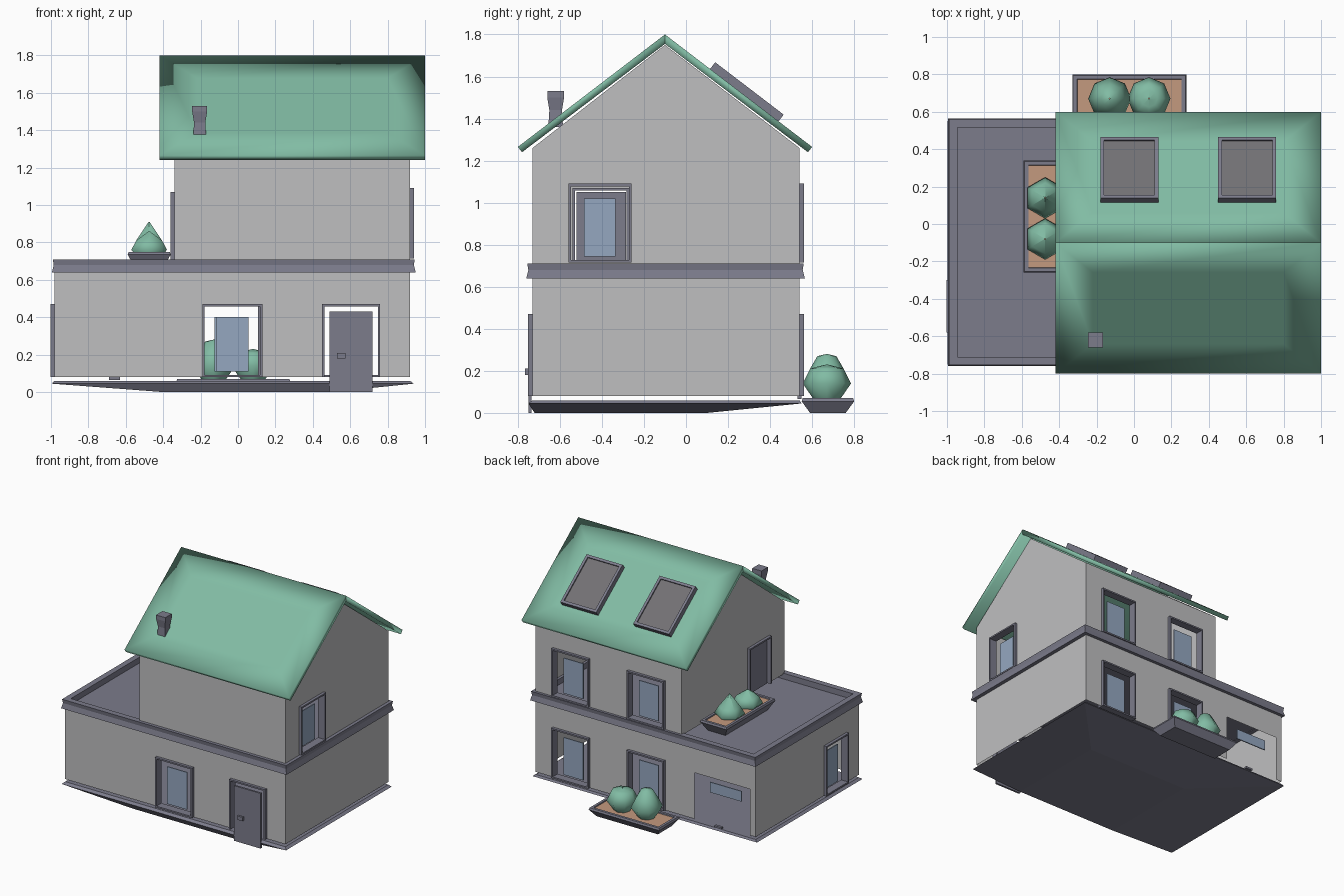
import bpy, bmesh
from mathutils import Vector

cube = bpy.data.objects.get("Cube")
if cube:
    bpy.data.objects.remove(cube, do_unlink=True)


def material(name, rgb):
    m = bpy.data.materials.new(name)
    m.use_nodes = True
    m.diffuse_color = (*rgb, 1)
    m.node_tree.nodes["Principled BSDF"].inputs["Base Color"].default_value = (*rgb, 1)
    return m


PLASTER = material("wall_grey", (0.52, 0.52, 0.53))
SLATE = material("slate_grey", (0.2, 0.2, 0.26))
GREEN = material("soft_green", (0.22, 0.5, 0.37))
GLASS = material("glass_blue", (0.3, 0.39, 0.53))
SOIL = material("soil_brown", (0.55, 0.32, 0.21))
SHADE = material("skylight_grey", (0.17, 0.165, 0.175))


def finish(name, bm, mat, smooth=None):
    bmesh.ops.remove_doubles(bm, verts=bm.verts, dist=0.0005)
    bmesh.ops.recalc_face_normals(bm, faces=bm.faces)
    me = bpy.data.meshes.new(name)
    bm.to_mesh(me)
    bm.free()
    me.materials.append(mat)
    ob = bpy.data.objects.new(name, me)
    bpy.context.collection.objects.link(ob)
    if smooth:
        me.polygons.foreach_set("use_smooth", [True] * len(me.polygons))
    return ob


def add_box(bm, a, b):
    lo = [min(p) for p in zip(a, b)]
    hi = [max(p) for p in zip(a, b)]
    vs = bmesh.ops.create_cube(bm, size=1)["verts"]
    for v in vs:
        v.co = [hi[i] if v.co[i] > 0 else lo[i] for i in range(3)]


def box(name, a, b, mat):
    bm = bmesh.new()
    add_box(bm, a, b)
    return finish(name, bm, mat)


def loft(name, sections, mat, smooth=False, cap=True):
    """Skin between rings of points, closing both ends."""
    bm = bmesh.new()
    rings = [[bm.verts.new(p) for p in s] for s in sections]
    n = len(rings[0])
    for r, s in zip(rings, rings[1:]):
        for i in range(n):
            j = (i + 1) % n
            bm.faces.new((r[i], r[j], s[j], s[i]))
    if cap:
        bm.faces.new(rings[0])
        bm.faces.new(rings[-1])
    return finish(name, bm, mat, smooth)


def rect(x0, x1, y0, y1, z, grow=0):
    return [(x0 - grow, y0 - grow, z), (x1 + grow, y0 - grow, z),
            (x1 + grow, y1 + grow, z), (x0 - grow, y1 + grow, z)]


# Building outline
LEFT, RIGHT, FRONT, BACK, INNER = 0.92, -0.98, -0.73, 0.54, -0.34
FLOOR, MID, UP, EAVE, RIDGE, RIDGE_Y = 0.08, 0.64, 0.7, 1.26, 1.75, -0.1


def placer(axis, pos, sign):
    """Map along-wall, outward and height values to a point."""
    if axis == "y":
        return lambda u, d, z: (u, pos + sign * d, z)
    return lambda u, d, z: (pos + sign * d, u, z)


def wall(name, at, u0, u1, z0, z1, holes=(), gable=False):
    bm = bmesh.new()
    us = sorted({u0, u1, *[h[0] for h in holes], *[h[1] for h in holes]})
    zs = sorted({z0, z1, *[h[2] for h in holes], *[h[3] for h in holes]})
    for a, b in zip(us, us[1:]):
        for c, d in zip(zs, zs[1:]):
            mu, mz = (a + b) / 2, (c + d) / 2
            if not any(h[0] < mu < h[1] and h[2] < mz < h[3] for h in holes):
                bm.faces.new([bm.verts.new(at(u, 0, z)) for u, z in ((a, c), (b, c), (b, d), (a, d))])
    if gable:
        bm.faces.new([bm.verts.new(at(u, 0, z)) for u, z in ((u0, z1), (u1, z1), (RIDGE_Y, RIDGE))])
    finish(name, bm, PLASTER)


def frame(name, at, hole, sill=True):
    u0, u1, z0, z1 = hole
    t = 0.012
    bm = bmesh.new()
    bars = [(u0, u0 + t, z0, z1), (u1 - t, u1, z0, z1), (u0, u1, z1 - t, z1)]
    if sill:
        bars.append((u0, u1, z0, z0 + t))
    for a, b, c, d in bars:
        add_box(bm, at(a, -0.04, c), at(b, 0.022, d))
    finish(name + "_frame", bm, SLATE)


def window(name, at, hole):
    u0, u1, z0, z1 = hole
    frame(name, at, hole)
    box(name + "_pane", at(u0 + 0.075, -0.03, z0 + 0.03), at(u1 - 0.075, -0.022, z1 - 0.07), GLASS)


front = placer("y", FRONT, -1)
back = placer("y", BACK, 1)
left = placer("x", LEFT, 1)
right = placer("x", RIGHT, -1)
inner = placer("x", INNER, -1)

# Openings: start, end, bottom, top
low, high = (FLOOR, 0.47), (0.715, 1.09)
front_hole, door_hole = (-0.19, 0.13, *low), (0.45, 0.76, *low)
spans = [(0.45, 0.77), (-0.2, 0.12)]
low_holes = [(*s, *low) for s in spans]
high_holes = [(*s, *high) for s in spans]
garage_hole = (-0.93, -0.45, FLOOR, 0.44)
right_hole, left_hole = (-0.58, -0.3, *low), (-0.56, -0.26, *high)
terrace_hole = (-0.54, -0.27, 0.7, 1.07)

# Walls
wall("lower_front_wall", front, RIGHT, LEFT, FLOOR, MID, [front_hole, door_hole])
wall("lower_back_wall", back, RIGHT, LEFT, FLOOR, MID, low_holes + [garage_hole])
wall("lower_left_wall", left, FRONT, BACK, FLOOR, MID)
wall("lower_right_wall", right, FRONT, BACK, FLOOR, MID, [right_hole])
wall("upper_front_wall", front, INNER, LEFT, UP, EAVE)
wall("upper_back_wall", back, INNER, LEFT, UP, EAVE, high_holes)
wall("upper_left_wall", left, FRONT, BACK, UP, EAVE, [left_hole], True)
wall("upper_right_wall", inner, FRONT, BACK, UP, EAVE, [terrace_hole], True)

# Windows
window("front_window", front, front_hole)
window("right_window", right, right_hole)
window("left_window", left, left_hole)
for i, (lo_hole, hi_hole) in enumerate(zip(low_holes, high_holes)):
    window(f"back_lower_window_{i}", back, lo_hole)
    window(f"back_upper_window_{i}", back, hi_hole)

# Doors
frame("front_door", front, door_hole, False)
box("front_door", front(0.49, 0.005, 0), front(0.72, 0.02, 0.43), SLATE)
box("front_door_handle", front(0.53, 0.02, 0.18), front(0.575, 0.035, 0.21), SLATE)
frame("terrace_door", inner, terrace_hole, False)
box("terrace_door", inner(-0.52, -0.02, 0.7), inner(-0.285, -0.005, 1.05), SLATE)
box("garage_window", back(-0.84, -0.03, 0.31), back(-0.57, -0.022, 0.39), GLASS)
box("garage_handle", back(-0.69, -0.01, 0.065), back(-0.63, 0.01, 0.08), SLATE)

# Base with a sunken underside
loft("base", [rect(-0.4, 0.5, -0.72, 0.1, 0), rect(-0.998, 0.94, -0.75, 0.55, 0.045),
              rect(-0.98, 0.92, -0.73, 0.54, 0.06)], SLATE)

# Floor slab and parapet
box("terrace_floor", (-0.97, -0.74, 0.645), (0.93, 0.55, 0.665), SLATE)
o = (-0.985, 0.94, -0.75, 0.555)
loft("parapet", [rect(*o, 0.64, 0.01), rect(*o, 0.68, 0), rect(*o, 0.71, 0.005),
                 rect(*o, 0.71, -0.04), rect(*o, 0.64, -0.04), rect(*o, 0.64, 0.01)],
     SLATE, cap=False)


# Roof: two slabs with softly shaded faces
def roof_slope(name, eave_y):
    out = 1 if eave_y > RIDGE_Y else -1
    bm = bmesh.new()
    ends = []
    for x in (-0.42, 1.0):
        pts = [(RIDGE_Y, 1.8), (eave_y, 1.265), (eave_y - out * 0.02, 1.24), (RIDGE_Y, 1.755)]
        ends.append([bm.verts.new((x, y, z)) for y, z in pts])
    a, b = ends
    bm.faces.new(a)
    bm.faces.new(b)
    quads = [bm.faces.new((a[i], a[(i + 1) % 4], b[(i + 1) % 4], b[i])) for i in range(4)]
    bmesh.ops.recalc_face_normals(bm, faces=bm.faces)
    bmesh.ops.inset_region(bm, faces=[quads[0]], thickness=0.2, use_even_offset=True)
    finish(name, bm, GREEN, True)


roof_slope("front_roof", -0.8)
roof_slope("back_roof", 0.6)

# Skylights lying along the back slope
down = Vector((0, 0.7, -0.535)).normalized()
up = Vector((0, 0.535, 0.7)).normalized()


def slope_rect(x0, x1, s0, s1, lift, inset=0):
    top = Vector((0, RIDGE_Y, 1.8)) + up * lift
    return [top + down * s + Vector((x, 0, 0)) for x, s in
            ((x0 + inset, s0 + inset), (x1 - inset, s0 + inset), (x1 - inset, s1 - inset), (x0 + inset, s1 - inset))]


for i, x in enumerate((-0.18, 0.45)):
    d = (x, x + 0.31, 0.27, 0.68)
    loft(f"skylight_frame_{i}", [slope_rect(*d, -0.01), slope_rect(*d, 0.04), slope_rect(*d, 0.04, 0.02),
                                 slope_rect(*d, 0.0, 0.02)], SLATE, cap=False)
    loft(f"skylight_pane_{i}", [slope_rect(*d, 0.022, 0.018), slope_rect(*d, 0.03, 0.018)], SHADE)

# Chimney pot
c = (-0.235, -0.175, -0.65, -0.59)
loft("chimney", [rect(*c, 1.36, 0.005), rect(*c, 1.44, 0), rect(*c, 1.5, 0.01), rect(*c, 1.53, 0.01)], SLATE)


# Planters and shrubs
def planter(name, x0, x1, y0, y1, z0, z1):
    r = (x0, x1, y0, y1)
    loft(name + "_tray", [rect(*r, z0, -0.04), rect(*r, z1 - 0.015), rect(*r, z1, -0.005),
                          rect(*r, z1, -0.025), rect(*r, z1 - 0.02, -0.03)], SLATE)
    box(name + "_soil", (x0 + 0.025, y0 + 0.025, z1 - 0.02), (x1 - 0.025, y1 - 0.025, z1 - 0.008), SOIL)


def shrub(name, x, y, z, radii, heights, sides):
    bm = bmesh.new()
    for (r0, r1), (h0, h1) in zip(zip(radii, radii[1:]), zip(heights, heights[1:])):
        ret = bmesh.ops.create_cone(bm, segments=sides, radius1=r0, radius2=r1, depth=h1 - h0, cap_ends=False)
        bmesh.ops.translate(bm, verts=ret["verts"], vec=(x, y, z + (h0 + h1) / 2))
    finish(name, bm, GREEN, True)


planter("terrace_planter", -0.59, -0.36, -0.26, 0.34, 0.665, 0.75)
planter("garden_planter", -0.33, 0.28, 0.55, 0.8, 0.0, 0.07)
for i, (y, h) in enumerate(((0.14, 0.2), (-0.08, 0.15))):
    shrub(f"terrace_shrub_{i}", -0.475, y, 0.71, (0.06, 0.11, 0.08, 0.003), (0, 0.05, 0.1, h), 6)
for i, (x, h) in enumerate(((-0.13, 0.22), (0.08, 0.17))):
    shrub(f"garden_shrub_{i}", x, 0.67, 0.06, (0.06, 0.115, 0.08, 0.045, 0.003), (0, 0.08, 0.15, h - 0.01, h), 8)
